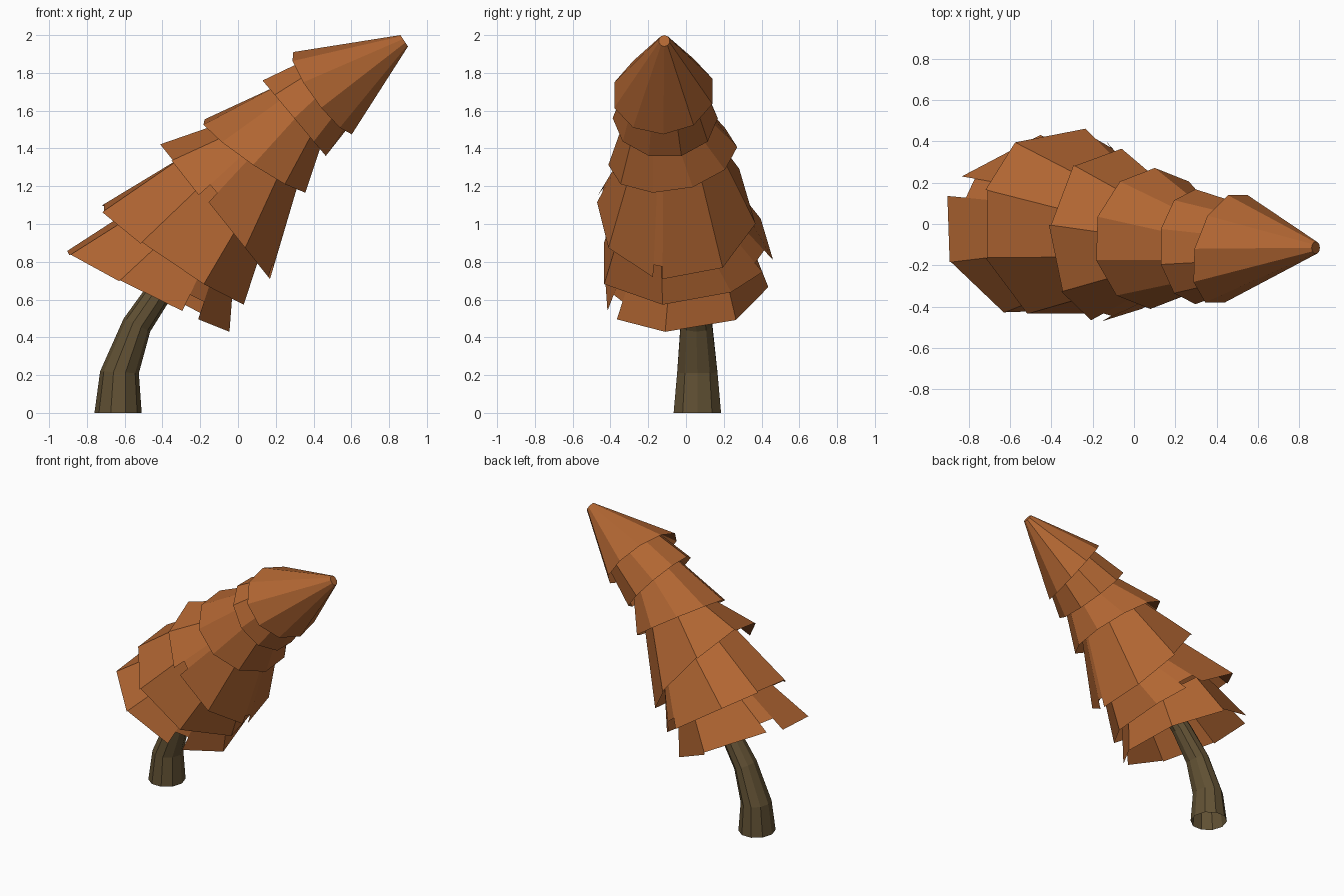
import bpy, bmesh
from math import sin, cos, radians
from mathutils import Vector

cube = bpy.data.objects.get("Cube")
if cube:
    bpy.data.objects.remove(cube, do_unlink=True)


def make_material(name, colour):
    mat = bpy.data.materials.new(name)
    mat.use_nodes = True
    mat.diffuse_color = colour
    mat.node_tree.nodes["Principled BSDF"].inputs["Base Color"].default_value = colour
    return mat


foliage = make_material("autumn_orange", (0.44, 0.132, 0.032, 1))
bark = make_material("dark_bark", (0.12, 0.082, 0.034, 1))


def finish(bm, name, mat):
    mesh = bpy.data.meshes.new(name)
    bm.to_mesh(mesh)
    bm.free()
    mesh.materials.append(mat)
    obj = bpy.data.objects.new(name, mesh)
    bpy.context.collection.objects.link(obj)


class Ring:
    """Tilted ellipse: high and low points in x, z plus a sideways centre, radius and skew."""

    def __init__(self, high, low, side, width, skew=(0, 0)):
        hi, lo = (Vector((p[0], side, p[1])) for p in (high, low))
        self.centre = (hi + lo) / 2
        self.rise = (hi - lo) / 2
        self.width = Vector((skew[0], width, skew[1]))

    def point(self, degrees, scale=1.0):
        a = radians(degrees)
        return self.centre + (self.rise * cos(a) + self.width * sin(a)) * scale


def skirt(name, rim, neck, angles, lengths):
    """Hollow ring of flat panels between the angles; short narrow panels make notches."""
    bm = bmesh.new()
    for a, b, length in zip(angles, angles[1:], lengths):
        top = [neck(a), neck(b)]
        low = [t + (rim.point(e, 1.05) - t) * length for t, e in zip(top, (a, b))]
        bm.faces.new([bm.verts.new(p) for p in (top[0], low[0], low[1], top[1])])
    bmesh.ops.remove_doubles(bm, verts=bm.verts, dist=0.001)
    finish(bm, name, foliage)


# Skirt rims from the lowest to the highest, ending in the tip
rims = [
    Ring((-0.90, 0.855), (-0.055, 0.44), -0.01, 0.425, (0, 0.025)),
    Ring((-0.715, 1.09), (0.025, 0.59), 0.00, 0.455, (0, 0.05)),
    Ring((-0.39, 1.41), (0.16, 0.72), -0.05, 0.405),
    Ring((-0.18, 1.54), (0.36, 1.18), -0.07, 0.325, (0.01, 0.045)),
    Ring((0.13, 1.76), (0.465, 1.36), -0.11, 0.265),
    Ring((0.30, 1.90), (0.595, 1.485), -0.12, 0.26, (0.055, 0.01)),
    Ring((0.86, 2.00), (0.90, 1.94), -0.115, 0.03),
]
names = ["lowest_skirt", "lower_skirt", "middle_skirt", "upper_skirt", "high_skirt", "top_skirt"]
even = list(range(18, 379, 36))
panel_angles = [
    [33, 92, 142, 193, 233, 246, 290, 337, 379, 393],
    [20, 55, 107, 122, 150, 195, 245, 295, 340, 380],
    [6, 52, 100, 145, 190, 197, 238, 278, 286, 320, 366],
    even,
    even,
    list(range(0, 361, 36)),
]
panel_lengths = [
    [0.95, 1.0, 1.0, 1.0, 0.62, 0.98, 1.0, 1.02, 0.75],
    [1.02, 1.02, 0.8, 1.0, 1.0, 1.0, 1.0, 1.02, 1.0],
    [1.0, 0.98, 1.0, 1.0, 0.88, 1.0, 1.0, 0.82, 1.05, 1.03],
    [1.0] * 10,
    [1.0] * 10,
    [1.0] * 10,
]

for i, name in enumerate(names):
    upper = rims[i + 1]
    if i + 1 < len(names):
        # Tuck the neck inside the skirt above
        shift = (rims[i + 2].centre - upper.centre) * 0.2
        neck = lambda a, r=upper, s=shift: r.point(a, 0.76) + s
    else:
        neck = upper.point
    skirt(name, rims[i], neck, panel_angles[i], panel_lengths[i])

# Small cap closing the tip
bm = bmesh.new()
bm.faces.new([bm.verts.new(rims[-1].point(a)) for a in range(0, 360, 36)])
finish(bm, "tip_cap", foliage)

# Bent trunk, lofted through tilted rings and open at the base
trunk_rings = [
    Ring((-0.76, 0), (-0.51, 0), 0.06, 0.132),
    Ring((-0.73, 0.22), (-0.525, 0.21), 0.06, 0.112),
    Ring((-0.605, 0.5), (-0.465, 0.43), 0.055, 0.088),
    Ring((-0.46, 0.7), (-0.34, 0.63), 0.045, 0.07),
    Ring((-0.17, 1.02), (-0.09, 0.95), 0.0, 0.05),
]
bm = bmesh.new()
loops = [[bm.verts.new(r.point(a)) for a in range(0, 360, 36)] for r in trunk_rings]
for lower, upper in zip(loops, loops[1:]):
    for k in range(len(lower)):
        n = (k + 1) % len(lower)
        bm.faces.new((lower[k], lower[n], upper[n], upper[k]))
bm.faces.new(loops[-1])
bmesh.ops.recalc_face_normals(bm, faces=bm.faces)
finish(bm, "trunk", bark)
